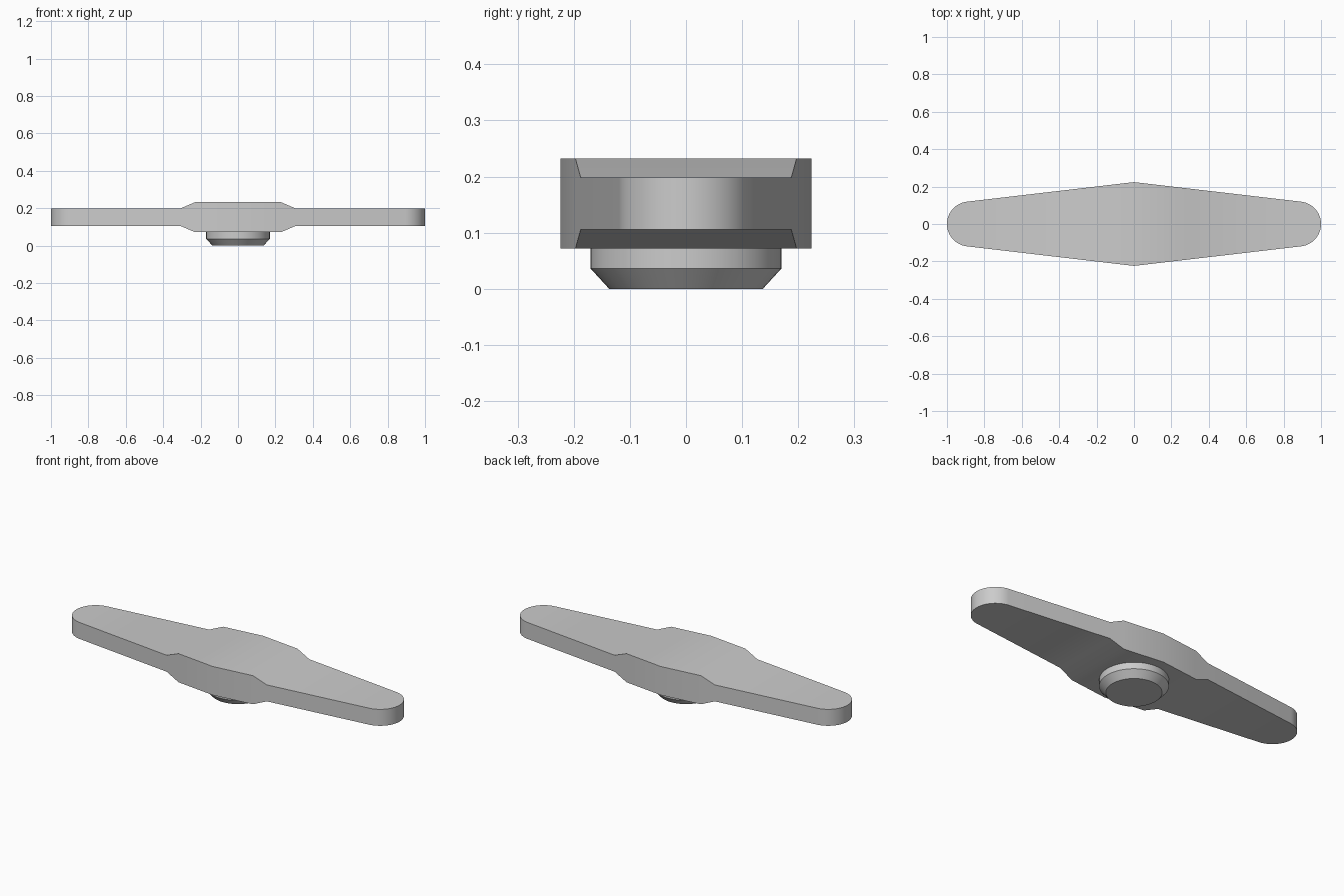
import bpy, bmesh, math

if "Cube" in bpy.data.objects:
    bpy.data.objects.remove(bpy.data.objects["Cube"])

grey = bpy.data.materials.new("light_grey")
grey.use_nodes = True
grey.diffuse_color = (0.6, 0.6, 0.6, 1)
grey.node_tree.nodes["Principled BSDF"].inputs["Base Color"].default_value = (0.6, 0.6, 0.6, 1)


def finish(name, bm):
    bmesh.ops.remove_doubles(bm, verts=bm.verts, dist=1e-5)
    bmesh.ops.recalc_face_normals(bm, faces=bm.faces)
    mesh = bpy.data.meshes.new(name)
    bm.to_mesh(mesh)
    bm.free()
    mesh.materials.append(grey)
    obj = bpy.data.objects.new(name, mesh)
    bpy.context.collection.objects.link(obj)
    bpy.ops.object.select_all(action="DESELECT")
    obj.select_set(True)
    bpy.context.view_layer.objects.active = obj
    bpy.ops.object.shade_smooth_by_angle(angle=math.radians(30))
    return obj


# Handle plan: straight taper running tangent into rounded ends
HUB_WIDTH, TIP_RADIUS = 0.224, 0.12
TIP_CENTRE = 1 - TIP_RADIUS
taper = math.asin(TIP_RADIUS / -math.hypot(TIP_CENTRE, HUB_WIDTH)) + math.atan2(HUB_WIDTH, TIP_CENTRE)
MID_Z, THIN, THICK = 0.152, 0.046, 0.08
FLAT_X, RAMP_X = 0.23, 0.31

# Each column: x, half width, half thickness
columns = [(x, HUB_WIDTH - x * math.tan(taper), h)
           for x, h in ((0, THICK), (FLAT_X, THICK), (RAMP_X, THIN))]
STEPS = 16
for i in range(STEPS + 1):
    a = taper + (math.pi / 2 - taper) * i / STEPS
    columns.append((TIP_CENTRE + TIP_RADIUS * math.sin(a), TIP_RADIUS * math.cos(a), THIN))
columns = [(-x, w, h) for x, w, h in reversed(columns[1:])] + columns

# Handle bar
bm = bmesh.new()
rings = [[bm.verts.new((x, sy * w, MID_Z + sz * h))
          for sy, sz in ((-1, -1), (1, -1), (1, 1), (-1, 1))] for x, w, h in columns]
for a, b in zip(rings, rings[1:]):
    for k in range(4):
        n = (k + 1) % 4
        bm.faces.new((a[k], a[n], b[n], b[k]))
finish("handle_bar", bm)

# Chamfered round boss under the hub
bm = bmesh.new()
SIDES = 48
rings = [[bm.verts.new((r * math.cos(2 * math.pi * i / SIDES),
                        r * math.sin(2 * math.pi * i / SIDES), z)) for i in range(SIDES)]
         for r, z in ((0.137, 0), (0.17, 0.036), (0.17, 0.08))]
for a, b in zip(rings, rings[1:]):
    for i in range(SIDES):
        n = (i + 1) % SIDES
        bm.faces.new((a[i], a[n], b[n], b[i]))
bm.faces.new(rings[0])
bm.faces.new(rings[-1])
finish("round_boss", bm)
